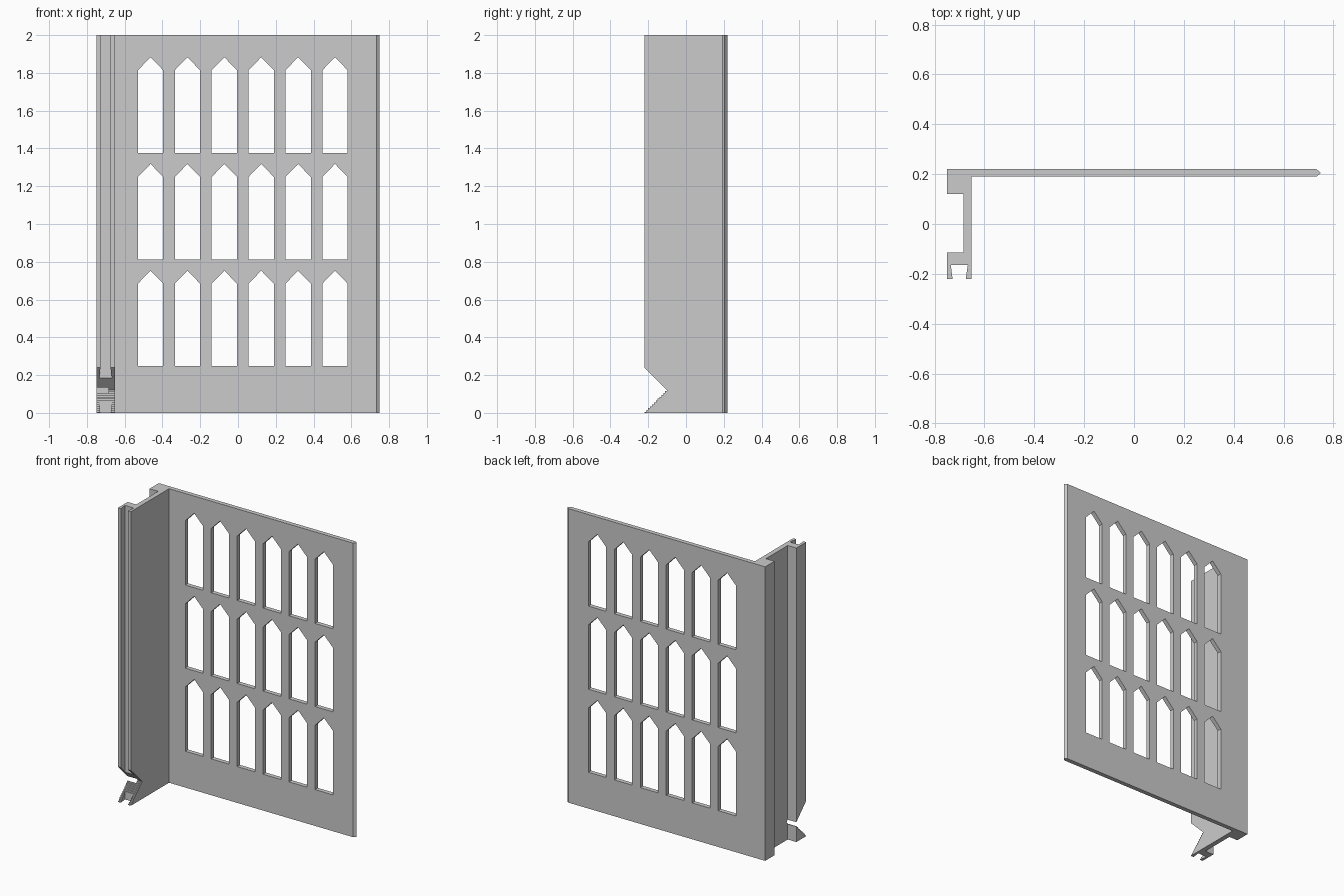
import bpy, bmesh

cube = bpy.data.objects.get("Cube")
if cube:
    bpy.data.objects.remove(cube, do_unlink=True)

grey = bpy.data.materials.new("plain grey")
grey.use_nodes = True
grey.diffuse_color = (0.6, 0.6, 0.6, 1)
grey.node_tree.nodes["Principled BSDF"].inputs["Base Color"].default_value = (0.6, 0.6, 0.6, 1)


def prisms(name, outlines, offset):
    """Extrude flat outlines by an offset into one closed mesh object."""
    bm = bmesh.new()
    for outline in outlines:
        face = bm.faces.new([bm.verts.new(p) for p in outline])
        out = bmesh.ops.extrude_face_region(bm, geom=[face])
        moved = [v for v in out["geom"] if isinstance(v, bmesh.types.BMVert)]
        bmesh.ops.translate(bm, verts=moved, vec=offset)
    bmesh.ops.recalc_face_normals(bm, faces=bm.faces)
    mesh = bpy.data.meshes.new(name)
    bm.to_mesh(mesh)
    bm.free()
    mesh.materials.append(grey)
    obj = bpy.data.objects.new(name, mesh)
    bpy.context.collection.objects.link(obj)
    return obj


def cut(target, cutter):
    mod = target.modifiers.new(cutter.name, "BOOLEAN")
    mod.operation = "DIFFERENCE"
    mod.solver = "EXACT"
    mod.object = cutter
    cutter.hide_render = True
    cutter.hide_viewport = True
    cutter.display_type = "WIRE"


# Wall panel with pointed edge, side web and grooved clip, as one plan profile
plan = [(-.75, .22), (.732, .22), (.75, .205), (.732, .19),
        (-.652, .19), (-.652, -.22), (-.675, -.22), (-.667, -.165),
        (-.735, -.165), (-.728, -.22), (-.75, -.22), (-.75, -.115),
        (-.685, -.115), (-.685, .12), (-.75, .12)]
wall = prisms("wall_panel", [[(x, y, 0) for x, y in plan]], (0, 0, 2))

# Pointed windows, three rows of six
windows = []
for row in range(3):
    for col in range(6):
        x, z = -.463 + .1953 * col, .247 + .565 * row
        w = .067
        windows.append([(x + dx, .1, z + dz) for dx, dz in
                        [(-w, 0), (w, 0), (w, .437), (0, .506), (-w, .437)]])
cut(wall, prisms("window_cutter", windows, (0, .3, 0)))

# Notch in the clip: sloped above, finely stepped below
steps = 12
size = .12 / steps
notch = [(-.3, .32), (-.1, .12)]
for i in range(steps):
    y, z = -.1 - size * i, .12 - size * i
    notch += [(y, z - size / 2), (y - size, z - size / 2)]
notch += [(-.22, .002), (-.3, .002)]
cut(wall, prisms("notch_cutter", [[(-.9, y, z) for y, z in notch]], (.4, 0, 0)))
